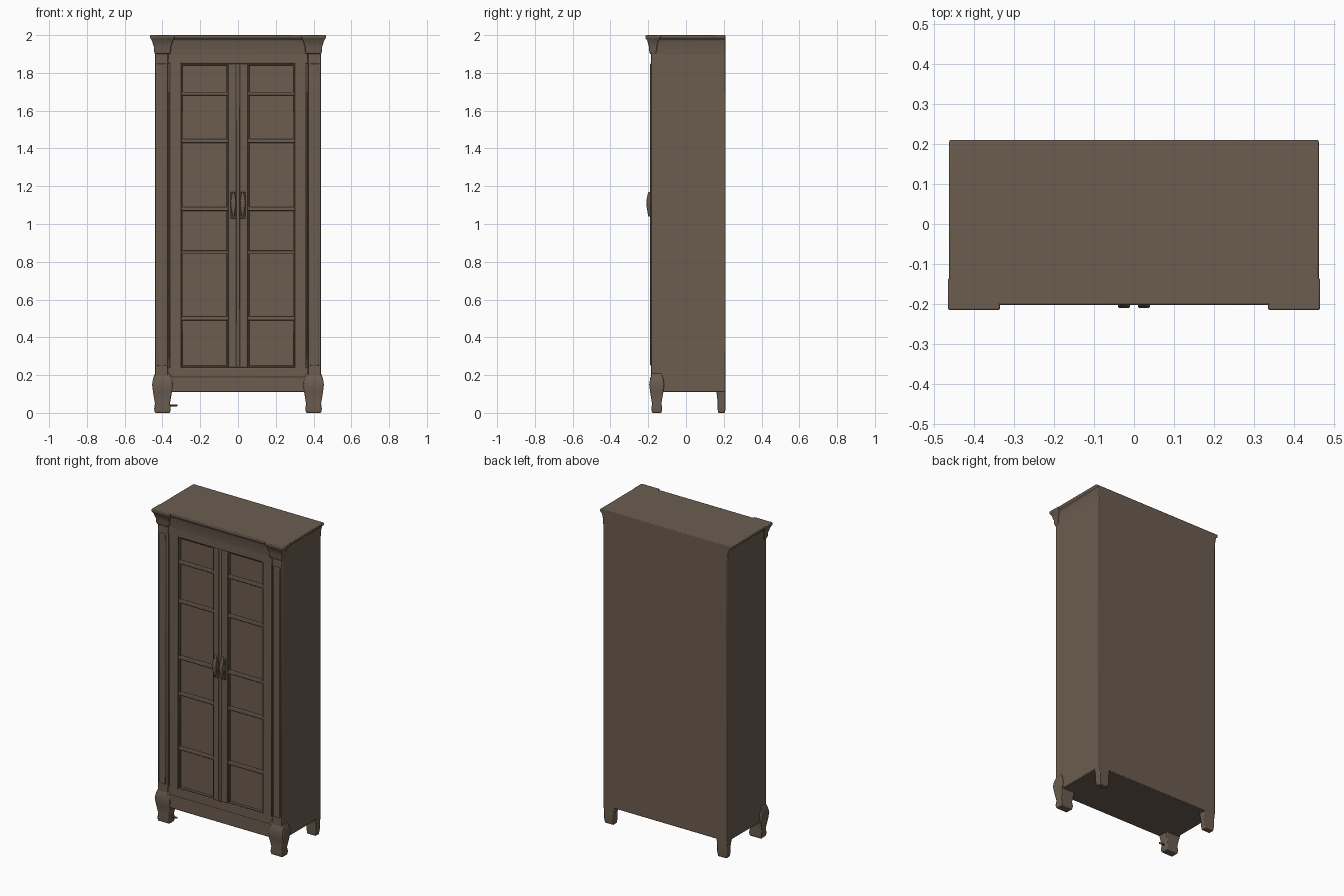
import bpy
import bmesh

cube = bpy.data.objects.get("Cube")
if cube:
    bpy.data.objects.remove(cube, do_unlink=True)

wood = bpy.data.materials.new("brown wood")
wood.use_nodes = True
colour = (0.15, 0.11, 0.08, 1)
wood.diffuse_color = colour
shader = wood.node_tree.nodes["Principled BSDF"]
shader.inputs["Base Color"].default_value = colour
shader.inputs["Roughness"].default_value = 0.8

# Main lines of the cabinet
side = 0.44
back = 0.21
face = -0.18
pane = -0.16
base = 0.11
top = 2.0
sill = 0.24
head = 1.85
opening_inner = 0.05
opening_outer = 0.3
post_inner = 0.37
cornice_base = 1.9
lip = 0.01
soft = 0.004


def loft(name, left, right, front, rear, steps, mirror=False):
    """Stack copies of a rectangle, each (height, growth), into one solid."""
    bm = bmesh.new()
    rings = []
    for z, grow in steps:
        x0, x1 = left - grow, right + grow
        y0, y1 = front - grow, min(rear + grow, back)
        corners = ((x0, y0), (x1, y0), (x1, y1), (x0, y1))
        rings.append([bm.verts.new((x, y, z)) for x, y in corners])
    for low, high in zip(rings, rings[1:]):
        for i in range(len(low)):
            bm.faces.new((low[i - 1], low[i], high[i], high[i - 1]))
    bm.faces.new(rings[0][::-1])
    bm.faces.new(rings[-1])
    mesh = bpy.data.meshes.new(name)
    bm.to_mesh(mesh)
    bm.free()
    mesh.materials.append(wood)
    part = bpy.data.objects.new(name, mesh)
    bpy.context.collection.objects.link(part)
    bevel = part.modifiers.new("soft edges", 'BEVEL')
    bevel.width = soft
    bevel.segments = 2
    bevel.limit_method = 'ANGLE'
    if mirror:
        part.modifiers.new("other side", 'MIRROR').use_mirror_merge = False
    bpy.ops.object.select_all(action='DESELECT')
    part.select_set(True)
    bpy.context.view_layer.objects.active = part
    bpy.ops.object.shade_smooth_by_angle(angle=0.6)


def box(name, left, right, front, rear, bottom, upper, mirror=False):
    loft(name, left, right, front, rear, ((bottom, 0), (upper, 0)), mirror)


def front_pair(name, left, right, front, bottom, upper):
    """A strip on the front, repeated on the other side."""
    box(name, left, right, front, pane + lip, bottom, upper, mirror=True)


def front_rail(name, half_width, front, bottom, upper):
    """A centred strip across the front."""
    box(name, -half_width, half_width, front, pane + lip, bottom, upper)


# Carcass with the recessed panes as its front
box("carcass", -side, side, pane, back, base, top - lip)

# Corner posts, grooves and door stiles
front_pair("corner_post", post_inner, side, face - soft, base, cornice_base + lip)
front_pair("post_panel", post_inner + lip, side - lip, face - lip, sill + lip, head)
front_pair("post_groove", post_inner - lip, post_inner, face + soft, base, cornice_base)
front_pair("outer_stile", opening_outer, post_inner - lip, face, base, cornice_base)
front_pair("inner_stile", soft, opening_inner, face, sill, head)
front_rail("centre_bead", lip, face - soft, sill, head)

# Rails above and below the doors
front_rail("top_rail", post_inner, face, head, top - lip)
front_rail("bottom_rail", post_inner, face, base, sill)
front_rail("base_moulding", post_inner, face - lip, base, sill - opening_inner)

# Shelves and thin beading inside the openings
for number, height in enumerate((0.5, 0.85, 1.08, 1.44, 1.69), start=1):
    front_pair(f"shelf_{number}", opening_inner, opening_outer, face + soft,
               height - lip, height + lip)
for name, x in (("inner", opening_inner), ("outer", opening_outer - lip)):
    front_pair(f"{name}_beading", x, x + lip, pane - lip, sill, head)
for name, z in (("lower", sill), ("upper", head - lip)):
    front_pair(f"{name}_beading", opening_inner, opening_outer, pane - lip, z, z + lip)

# Cornice flaring out to the top board
flare = ((cornice_base, 0), (top - 5 * lip, soft), (top - 2.5 * lip, lip),
         (top - 1.5 * lip, 2.2 * lip), (top, 2.2 * lip))
loft("cornice", -side, side, face, back, flare)

# Stepped capitals at the front corners
capital = [(cornice_base, 0)]
for rise, grow in ((2, 0.6), (4, 0.6), (5, 1), (7, 1.5), (8.5, 2.5), (10, 2.5)):
    capital.append((cornice_base + rise * lip, grow * lip))
loft("capital", post_inner - lip, side, face - lip, pane, capital, mirror=True)

# Shaped front legs, swelling at the knee and at the toe
knee = [(0, 0), (2 * lip, soft), (5 * lip, 0), (base, lip),
        (base + 4 * lip, 1.5 * lip), (base + 7 * lip, lip), (base + lip * 10, 0)]
loft("front_leg", post_inner - lip, side, face, face + opening_inner, knee, mirror=True)

# Plain back legs
taper = ((0, 0), (3 * lip, soft), (7 * lip, soft), (base + lip, lip))
loft("back_leg", post_inner, side - lip, back - 4 * lip, back - soft, taper, mirror=True)

# Small peg beside one foot
box("foot_peg", -post_inner, -0.32, pane, pane + lip, 3.5 * lip, 4.5 * lip)

# Door pulls: a plate with a swelling grip
handle_low, handle_high = 1.03, 1.17
middle = (handle_low + handle_high) / 2
front_pair("handle_plate", lip, 4 * lip, face - lip, handle_low, handle_high)
grip = ((handle_low + lip, 0), (middle, lip), (middle + 2 * lip, lip), (handle_high, 0))
loft("handle_grip", 2 * lip, 3 * lip, face - 2 * lip, face, grip, mirror=True)
